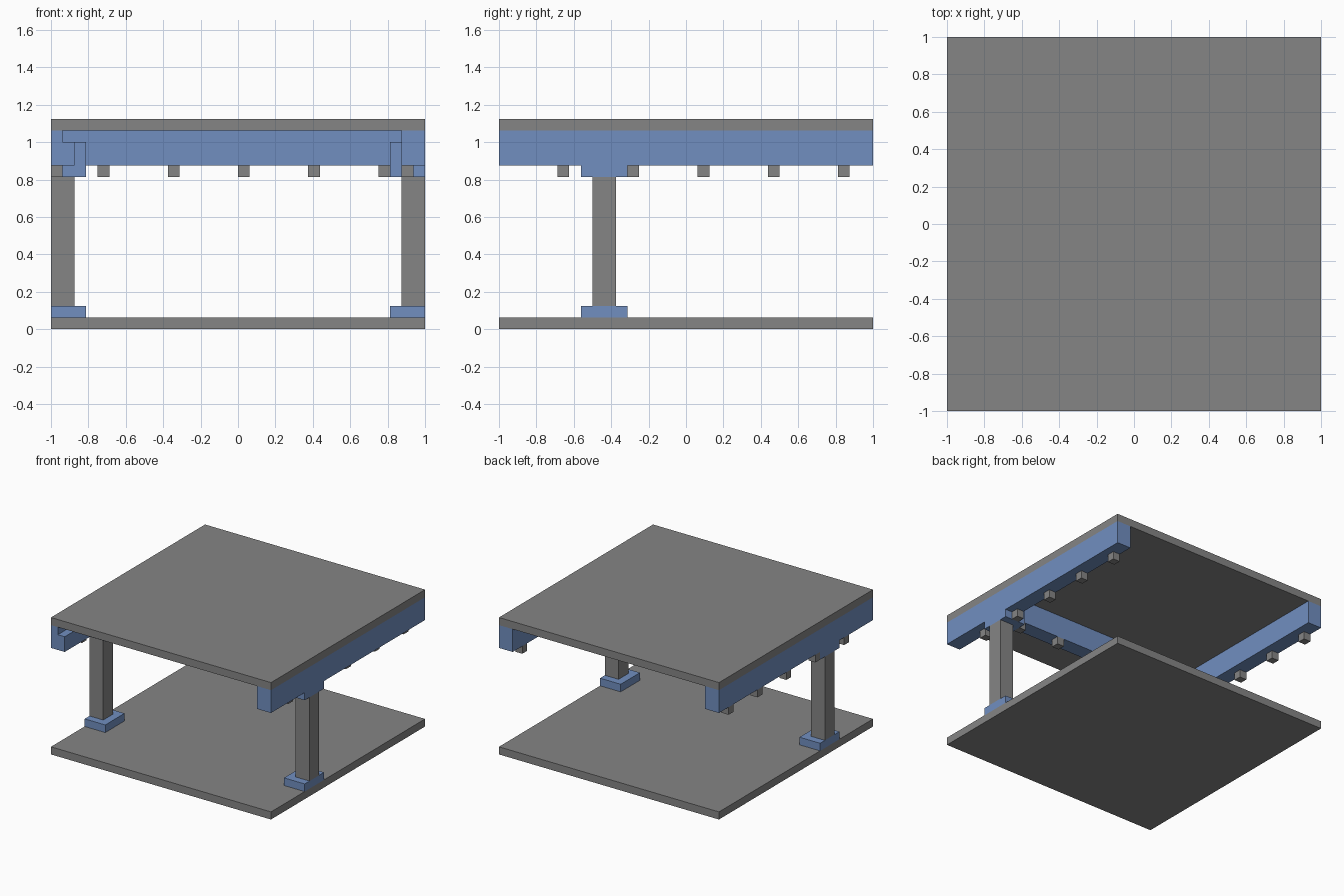
import bpy
import bmesh

if "Cube" in bpy.data.objects:
    bpy.data.objects.remove(bpy.data.objects["Cube"], do_unlink=True)

U = 1 / 16  # building module


def make_material(name, colour):
    mat = bpy.data.materials.new(name)
    mat.use_nodes = True
    mat.diffuse_color = colour
    mat.node_tree.nodes["Principled BSDF"].inputs["Base Color"].default_value = colour
    return mat


GREY = make_material("stone grey", (0.235, 0.235, 0.235, 1))
BLUE = make_material("steel blue", (0.165, 0.275, 0.53, 1))


def box(name, mat, xs, ys, zs):
    """Axis-aligned box from its extents, given in modules."""
    bm = bmesh.new()
    bmesh.ops.create_cube(bm, size=1)
    for v in bm.verts:
        for i, (low, high) in enumerate((xs, ys, zs)):
            v.co[i] = U * (high if v.co[i] > 0 else low)
    mesh = bpy.data.meshes.new(name)
    bm.to_mesh(mesh)
    bm.free()
    mesh.materials.append(mat)
    obj = bpy.data.objects.new(name, mesh)
    bpy.context.collection.objects.link(obj)
    return obj


def flip(span, side):
    return tuple(sorted(side * v for v in span))


# Floor and roof slabs
full = (-16, 16)
box("floor_slab", GREY, full, full, (0, 1))
box("roof_slab", GREY, full, full, (17, 18))

# Posts with base and capital, and the long side beams
beams = {}
for side, label in ((1, "left"), (-1, "right")):
    wide, narrow = flip((13, 16), side), flip((14, 16), side)
    box(label + "_post_base", BLUE, wide, (-9, -5), (1, 2))
    box(label + "_post", GREY, narrow, (-8, -6), (2, 13))
    box(label + "_post_capital", BLUE, wide, (-9, -5), (13, 16))
    beams[side] = box(label + "_side_beam", BLUE, narrow, full, (14, 17))

# Notch along the front upper inside edge of one side beam
cutter = box("notch_cutter", BLUE, (-15, -13), (-17, -8), (16, 18))
cutter.hide_render = True
notch = beams[-1].modifiers.new("notch", "BOOLEAN")
notch.operation = "DIFFERENCE"
notch.solver = "EXACT"
notch.object = cutter
bpy.context.view_layer.objects.active = beams[-1]
bpy.ops.object.modifier_apply(modifier=notch.name)
bpy.data.objects.remove(cutter, do_unlink=True)

# Cross beam between the posts
box("cross_beam", BLUE, (-14, 14), (-8, -6), (14, 17))

# Small lamps hanging below the beams
for i in range(5):
    y = -11 + 6 * i
    box(f"left_lamp_{i + 1}", GREY, (14, 15), (y, y + 1), (13, 14))
    box(f"right_lamp_{i + 1}", GREY, (-16, -15), (y, y + 1), (13, 14))
    x = -12 + 6 * i
    box(f"cross_lamp_{i + 1}", GREY, (x, x + 1), (-7, -6), (13, 14))
